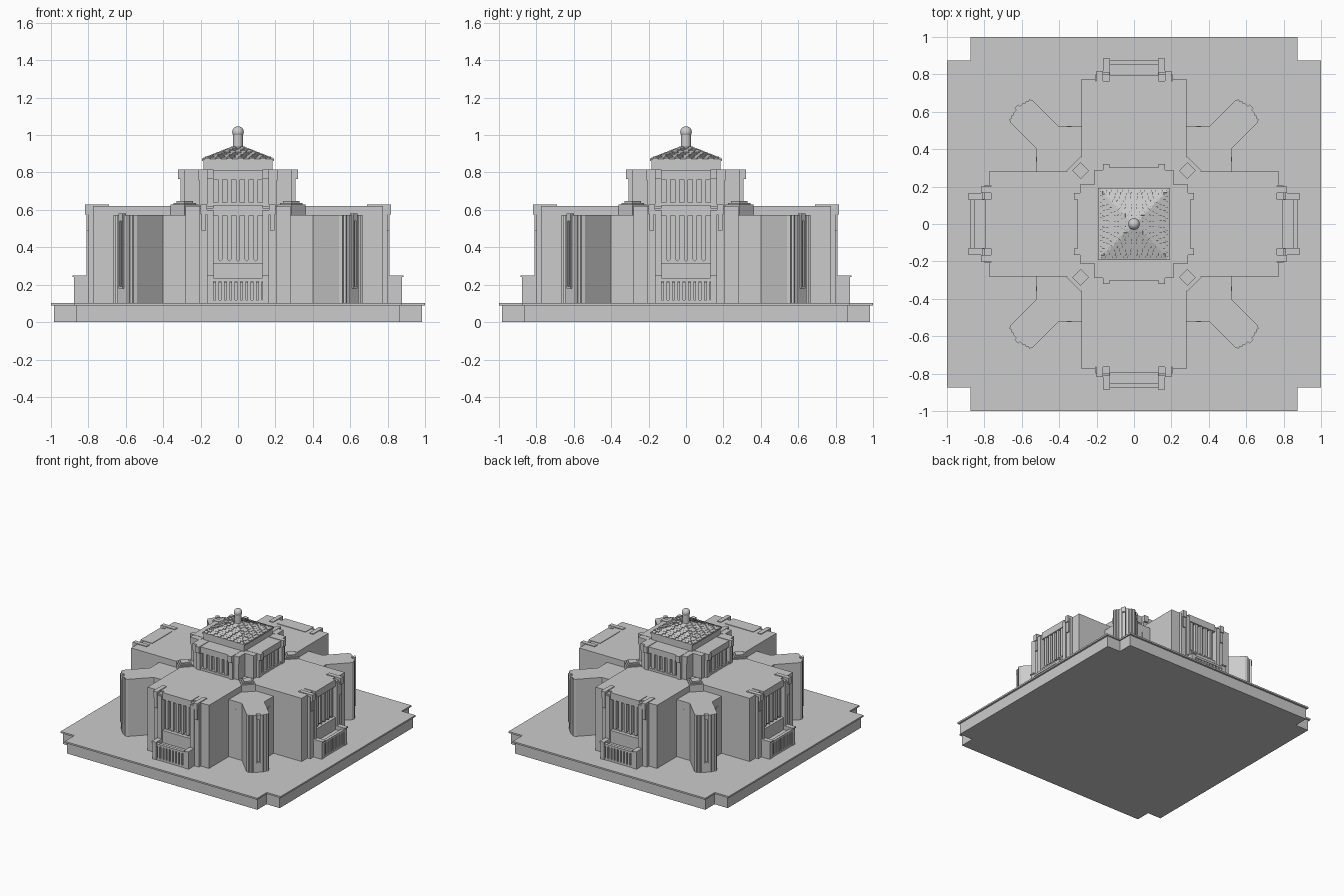
import bpy, bmesh, math
from mathutils import Matrix, Vector

cube = bpy.data.objects.get("Cube")
if cube:
    bpy.data.objects.remove(cube)

# One stone colour throughout
stone = bpy.data.materials.new("grey stone")
stone.use_nodes = True
GREY = (0.6, 0.6, 0.6, 1)
stone.diffuse_color = GREY
stone.node_tree.nodes["Principled BSDF"].inputs["Base Color"].default_value = GREY


def finish(name, bm, turns=1, smooth=False):
    """Make an object from bm, repeated around the centre."""
    if turns > 1:
        src = bm.verts[:] + bm.edges[:] + bm.faces[:]
        for i in range(1, turns):
            copy = bmesh.ops.duplicate(bm, geom=src)["geom"]
            verts = [g for g in copy if isinstance(g, bmesh.types.BMVert)]
            bmesh.ops.rotate(bm, verts=verts, matrix=Matrix.Rotation(i * math.tau / turns, 3, 'Z'))
    bmesh.ops.recalc_face_normals(bm, faces=bm.faces[:])
    mesh = bpy.data.meshes.new(name)
    bm.to_mesh(mesh)
    bm.free()
    mesh.materials.append(stone)
    obj = bpy.data.objects.new(name, mesh)
    bpy.context.collection.objects.link(obj)
    if smooth:
        mesh.shade_smooth()
    return obj


def add_box(bm, x, y, z, tilt=None):
    """Box from (low, high) pairs, optionally moved by a matrix."""
    size = [b - a for a, b in (x, y, z)]
    mid = [(a + b) / 2 for a, b in (x, y, z)]
    m = Matrix.Translation(mid) @ Matrix.Diagonal((*size, 1))
    bmesh.ops.create_cube(bm, size=1, matrix=tilt @ m if tilt else m)


def boxes(name, items, mirror=False, turns=4):
    bm = bmesh.new()
    for x, y, z in items:
        add_box(bm, x, y, z)
        if mirror:
            add_box(bm, (-x[1], -x[0]), y, z)
    return finish(name, bm, turns)


def prism(name, outline, z0, z1, turns=1):
    bm = bmesh.new()
    face = bm.faces.new([bm.verts.new((x, y, z0)) for x, y in outline])
    top = bmesh.ops.extrude_face_region(bm, geom=[face])["geom"]
    bmesh.ops.translate(bm, vec=(0, 0, z1 - z0),
                        verts=[g for g in top if isinstance(g, bmesh.types.BMVert)])
    return finish(name, bm, turns)


def notched(r, n):
    """Square outline with its corners cut out."""
    quarter = [(r, -n), (r, n), (n, n)]
    out = []
    for i in range(4):
        rot = Matrix.Rotation(i * math.pi / 2, 2)
        out += [tuple(rot @ Vector(p)) for p in quarter]
    return out


# Terrace with a thin projecting lip
prism("terrace", notched(0.985, 0.865), 0, 0.09)
prism("terrace_lip", notched(1, 0.875), 0.09, 0.103)

# Four main wings
boxes("wings", [((-0.28, 0.28), (0, 0.765), (0.1, 0.622))])
boxes("wing_end_walls", [((0.205, 0.28), (0.76, 0.775), (0.1, 0.622))], mirror=True)
boxes("bay_sides", [((0.13, 0.205), (0.76, 0.8), (0.1, 0.61))], mirror=True)
boxes("bay_lintels", [((-0.13, 0.13), (0.76, 0.797), (0.57, 0.622)),
                      ((-0.13, 0.13), (0.69, 0.797), (0.622, 0.626))])
boxes("bay_sills", [((-0.13, 0.13), (0.76, 0.797), (0.1, 0.315))])
boxes("bay_pilasters", [((0.13, 0.165), (0.79, 0.81), (0.24, 0.6))], mirror=True)
boxes("roof_beams", [((0.165, 0.2), (0.69, 0.818), (0.575, 0.628)),
                     ((0.17, 0.195), (0.79, 0.81), (0.49, 0.575))], mirror=True)

# Window mullions with pointed feet
def mullions(name, y0, y1, z0, z1, point):
    bm = bmesh.new()
    for i in range(-2, 3):
        x = i * 0.047
        add_box(bm, (x - 0.012, x + 0.012), (y0, y1), (z0, z1))
        if point:
            foot = Matrix.Translation((x, (y0 + y1) / 2, z0)) @ Matrix.Rotation(math.pi / 4, 4, 'Y')
            d = (y1 - y0) / 2
            add_box(bm, (-0.008, 0.008), (-d, d), (-0.008, 0.008), foot)
    finish(name, bm, 4)


mullions("bay_mullions", 0.76, 0.79, 0.335, 0.575, True)

# Porches with slatted fronts
boxes("porch_floors", [((-0.135, 0.135), (0.79, 0.862), (0.1, 0.215)),
                       ((-0.135, 0.135), (0.85, 0.875), (0.218, 0.235)),
                       ((-0.135, 0.135), (0.85, 0.872), (0.1, 0.118))])
boxes("porch_posts", [((0.13, 0.163), (0.79, 0.876), (0.1, 0.243)),
                      ((0.127, 0.166), (0.8, 0.884), (0.24, 0.25))], mirror=True)
boxes("porch_slats", [((-0.127 + i * 0.0285, -0.127 + i * 0.0285 + 0.018), (0.855, 0.872), (0.11, 0.222))
                      for i in range(9)])

# Diagonal arms with infill blocks
half_arm = [(0.27, 0.0), (0.27, 0.52), (0.4, 0.52), (0.54, 0.66), (0.56, 0.666), (0.565, 0.655),
            (0.578, 0.657), (0.582, 0.645), (0.594, 0.645)]
arm = [(0, 0)] + half_arm[1:] + [(y, x) for x, y in reversed(half_arm[1:])]
prism("diagonal_arms", arm, 0.1, 0.572, 4)

# Slit windows: raised frames on arm ends and infill walls
bm = bmesh.new()
diag = Matrix.Rotation(-math.pi / 4, 4, 'Z')
for s in (-1, 1):
    add_box(bm, (s * 0.012 - 0.003, s * 0.012 + 0.003), (0.86, 0.888), (0.18, 0.578), diag)
add_box(bm, (-0.015, 0.015), (0.86, 0.89), (0.54, 0.58), diag)
add_box(bm, (-0.012, 0.012), (0.86, 0.886), (0.18, 0.19), diag)
finish("arm_end_slits", bm, 4)
boxes("wall_slits", [((0.333, 0.357), (0.51, 0.523), (0.18, 0.51))], mirror=True)

# Stepped diamond plinths in the inner corners
bm = bmesh.new()
for r, z0, z1 in ((0.075, 0.56, 0.63), (0.06, 0.63, 0.638), (0.045, 0.638, 0.648)):
    h = r / math.sqrt(2)
    add_box(bm, (-h, h), (-h, h), (z0, z1), Matrix.Translation((0.285, 0.285, 0)) @ diag)
finish("corner_plinths", bm, 4)

# Central tower
boxes("tower_core", [((-0.2, 0.2), (0, 0.275), (0.6, 0.813))])
boxes("tower_window_frames", [((-0.13, 0.13), (0.27, 0.302), (0.762, 0.813)),
                              ((-0.13, 0.13), (0.27, 0.302), (0.6, 0.64))])
boxes("tower_sides", [((0.165, 0.205), (0.2, 0.285), (0.6, 0.76)),
                      ((0.165, 0.21), (0.2, 0.29), (0.757, 0.815))], mirror=True)
boxes("tower_pilasters", [((0.13, 0.165), (0.2, 0.307), (0.6, 0.77)),
                          ((0.13, 0.165), (0.19, 0.322), (0.765, 0.817))], mirror=True)
mullions("tower_mullions", 0.27, 0.295, 0.63, 0.765, False)
boxes("tower_attic", [((-0.185, 0.185), (-0.185, 0.185), (0.8, 0.868)),
                      ((-0.192, 0.192), (-0.192, 0.192), (0.862, 0.872))], turns=1)

# Pyramid roof with rows of tiles
bm = bmesh.new()
bmesh.ops.create_cone(bm, cap_ends=True, segments=4, radius1=0.185 * math.sqrt(2), radius2=0.0,
                      depth=0.073, matrix=Matrix.Translation((0, 0, 0.9065)) @ Matrix.Rotation(math.pi / 4, 4, 'Z'))
finish("roof_pyramid", bm)
bm = bmesh.new()
ROWS = 8
for row in range(ROWS):
    y = 0.178 - row * 0.02
    z = 0.87 + (0.185 - y) * 0.39
    n = max(2, round(y * 2 / 0.03))
    w = 2 * y / n
    lean = Matrix.Translation((0, y, z)) @ Matrix.Rotation(-0.3, 4, 'X')
    for i in range(n):
        x = -y + (i + 0.5) * w
        lift = 0.004 if (i + row) % 2 else 0
        add_box(bm, (x - w * 0.46, x + w * 0.46), (-0.013, 0.011), (-0.003, 0.004 + lift), lean)
finish("roof_tiles", bm, 4)

# Finial
bm = bmesh.new()
bmesh.ops.create_cone(bm, cap_ends=True, segments=24, radius1=0.027, radius2=0.027, depth=0.1,
                      matrix=Matrix.Translation((0, 0, 0.965)))
post = finish("finial_post", bm, smooth=True)
bm = bmesh.new()
bmesh.ops.create_uvsphere(bm, u_segments=24, v_segments=14, radius=0.031,
                          matrix=Matrix.Translation((0, 0, 1.016)))
finish("finial_ball", bm, smooth=True)
bpy.ops.object.select_all(action='DESELECT')
post.select_set(True)
bpy.context.view_layer.objects.active = post
bpy.ops.object.shade_smooth_by_angle(angle=math.radians(40))
